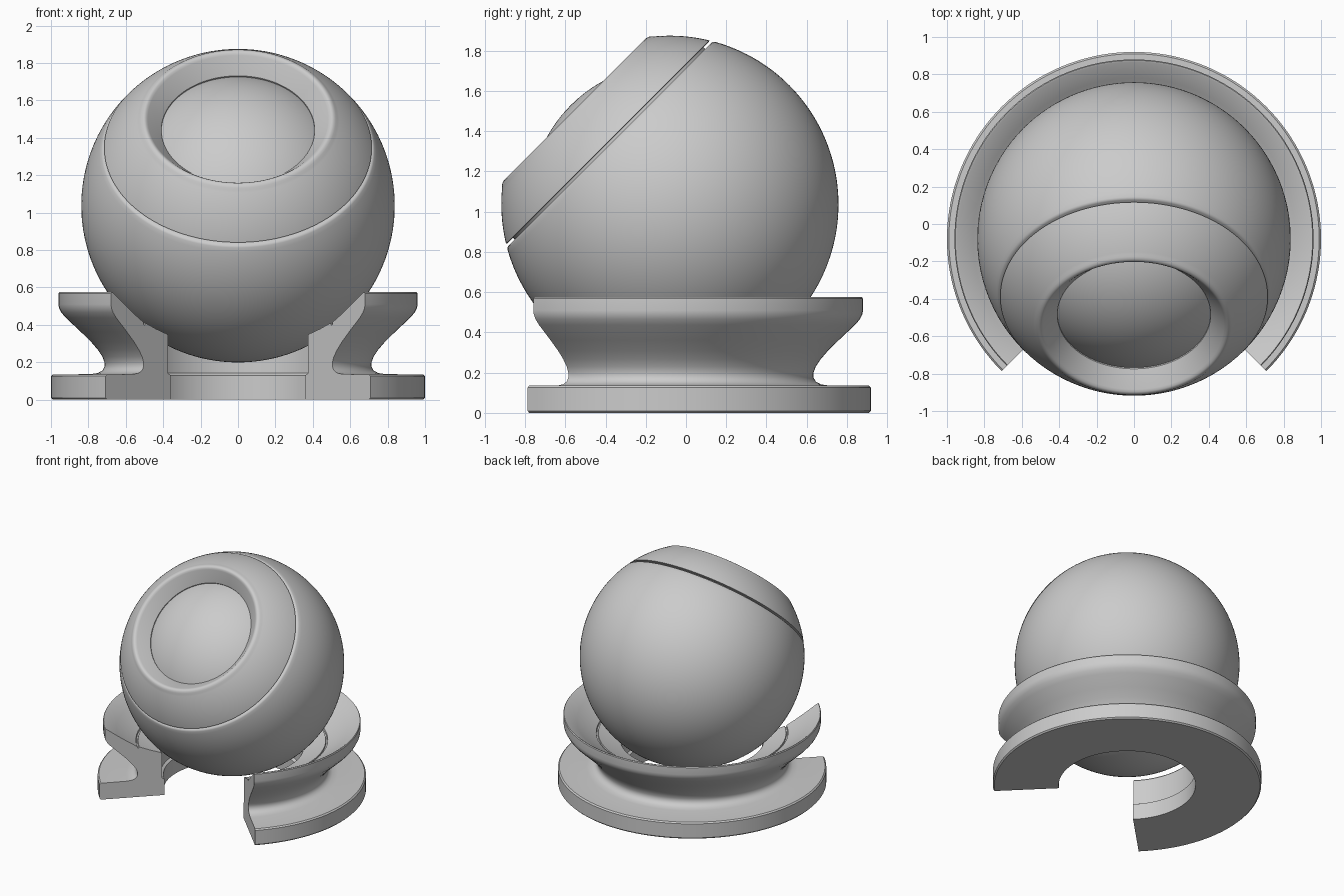
import bpy, bmesh
from math import sin, cos, radians, sqrt, acos, pi
from mathutils import Matrix

if "Cube" in bpy.data.objects:
    bpy.data.objects.remove(bpy.data.objects["Cube"])

CY, CZ, R = -0.08, 1.037, 0.838      # ball centre and radius
TILT = Matrix.Translation((0, CY, CZ)) @ Matrix.Rotation(radians(45), 4, 'X')


def lathe(name, profile, matrix, closed=False, start=0, sweep=360, steps=128):
    """Revolve (radius, height) points about z; partial sweeps get end caps."""
    full = sweep == 360
    bm = bmesh.new()
    rings = []
    for i in range(steps if full else steps + 1):
        a = radians(start + sweep * i / steps)
        rings.append([bm.verts.new((r * cos(a), r * sin(a), h)) for r, h in profile])
    n = len(profile)
    for i in range(steps):
        a, b = rings[i], rings[(i + 1) % len(rings)]
        for j in range(n if closed else n - 1):
            k = (j + 1) % n
            bm.faces.new((a[j], b[j], b[k], a[k]))
    if not full:
        bm.faces.new(rings[0])
        bm.faces.new(rings[-1][::-1])
    bmesh.ops.remove_doubles(bm, verts=bm.verts, dist=1e-5)
    bmesh.ops.recalc_face_normals(bm, faces=bm.faces)
    mesh = bpy.data.meshes.new(name)
    bm.to_mesh(mesh)
    bm.free()
    mesh.shade_smooth()
    mesh.set_sharp_from_angle(angle=radians(35))
    obj = bpy.data.objects.new(name, mesh)
    obj.matrix_world = matrix
    bpy.context.collection.objects.link(obj)
    return obj


def arc(radius, h0, h1, count):
    """Points on a sphere's outline between two heights along its axis."""
    a0, a1 = acos(h0 / radius), acos(h1 / radius)
    angles = [a0 + (a1 - a0) * i / count for i in range(count + 1)]
    return [(radius * sin(a), radius * cos(a)) for a in angles]


# Main shell of the ball, ending in the seam groove
lathe("ball_shell", arc(R, -R, 0.412, 72)
      + [(0.724, 0.418), (0.716, 0.421), (0.67, 0.421), (0.67, 0.437)], TILT)

# Front ring with rounded rim and sloping recess
lathe("front_ring", [(0.66, 0.434), (0.707, 0.434), (0.715, 0.437)]
      + arc(R, 0.443, 0.648, 20)
      + [(0.523, 0.657), (0.513, 0.664), (0.502, 0.667), (0.492, 0.664),
         (0.482, 0.655), (0.41, 0.572), (0.41, 0.53), (0.54, 0.434)],
      TILT, closed=True)

# Inner ball showing through the front opening
lathe("inner_core", arc(0.697, -0.697, 0.697, 64), TILT)

# Three-quarter stand, open to the front
stand_profile = [
    (0.51, 0.0), (0.99, 0.0), (1.0, 0.01), (1.0, 0.125), (0.99, 0.135),
    (0.79, 0.136), (0.75, 0.142), (0.725, 0.156), (0.713, 0.178), (0.714, 0.2),
    (0.725, 0.23), (0.75, 0.267), (0.785, 0.308), (0.84, 0.362), (0.92, 0.437),
    (0.945, 0.466), (0.957, 0.49), (0.96, 0.51), (0.96, 0.568), (0.955, 0.575),
    (0.945, 0.572), (0.86, 0.51), (0.78, 0.455), (0.715, 0.414), (0.712, 0.4),
    (0.703, 0.4), (0.70, 0.41), (0.62, 0.378), (0.535, 0.35), (0.53, 0.343),
    (0.53, 0.142), (0.51, 0.13)]
lathe("stand", stand_profile, Matrix.Translation((0, CY, 0)), closed=True,
      start=-45, sweep=270, steps=108)
